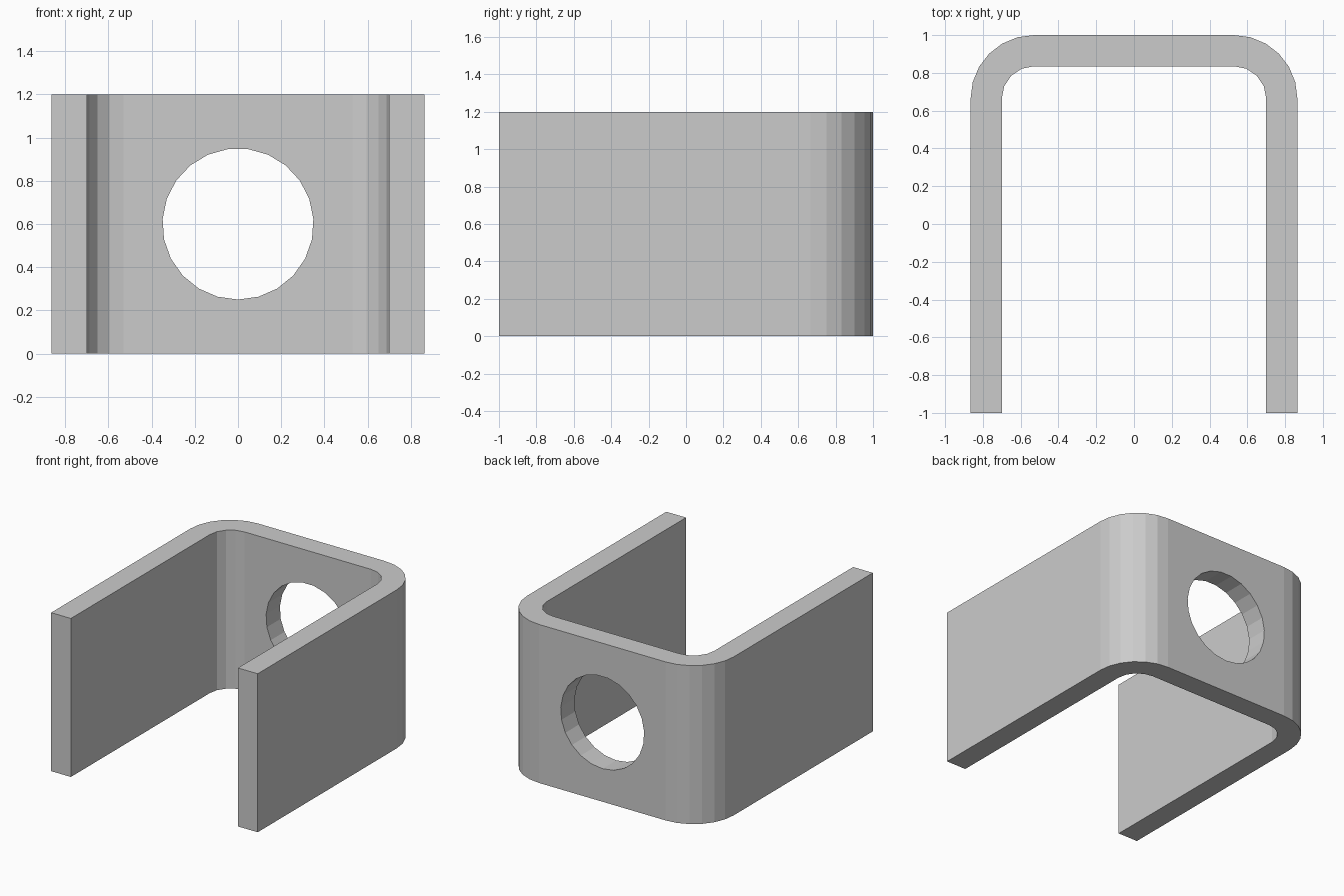
import bpy, bmesh
from math import sin, cos, pi
from mathutils import Vector

if "Cube" in bpy.data.objects:
    bpy.data.objects.remove(bpy.data.objects["Cube"])


def prism(name, points, direction):
    """Extrude a closed outline of 3D points along a direction."""
    bm = bmesh.new()
    face = bm.faces.new([bm.verts.new(p) for p in points])
    new = bmesh.ops.extrude_face_region(bm, geom=[face])["geom"]
    verts = [v for v in new if isinstance(v, bmesh.types.BMVert)]
    bmesh.ops.translate(bm, verts=verts, vec=Vector(direction))
    bmesh.ops.recalc_face_normals(bm, faces=bm.faces)
    mesh = bpy.data.meshes.new(name)
    bm.to_mesh(mesh)
    bm.free()
    obj = bpy.data.objects.new(name, mesh)
    bpy.context.collection.objects.link(obj)
    return obj


HEIGHT = 1.2
CX, CY = 0.53, 0.665          # bend centre
R_OUT, R_IN = 0.335, 0.17     # bend radii


def half_path(radius, segments):
    """Right side of the U, from the open end round to the back."""
    arc = [(CX + radius * cos(a), CY + radius * sin(a), 0)
           for a in (i * pi / 2 / segments for i in range(segments + 1))]
    return [(CX + radius, -1, 0)] + arc


def full_path(radius, segments):
    right = half_path(radius, segments)
    return right + [(-x, y, z) for x, y, z in reversed(right)]


# U-shaped bent plate
bracket = prism("bracket", full_path(R_OUT, 6) + full_path(R_IN, 4)[::-1], (0, 0, HEIGHT))

# Round hole through the back wall
N = 23
ring = [(0.35 * sin(2 * pi * i / N), 0.7, 0.6 - 0.35 * cos(2 * pi * i / N)) for i in range(N)]
cutter = prism("hole_cutter", ring, (0, 0.5, 0))
cutter.hide_render = True
cutter.hide_set(True)
hole = bracket.modifiers.new("hole", "BOOLEAN")
hole.operation = "DIFFERENCE"
hole.solver = "EXACT"
hole.object = cutter
